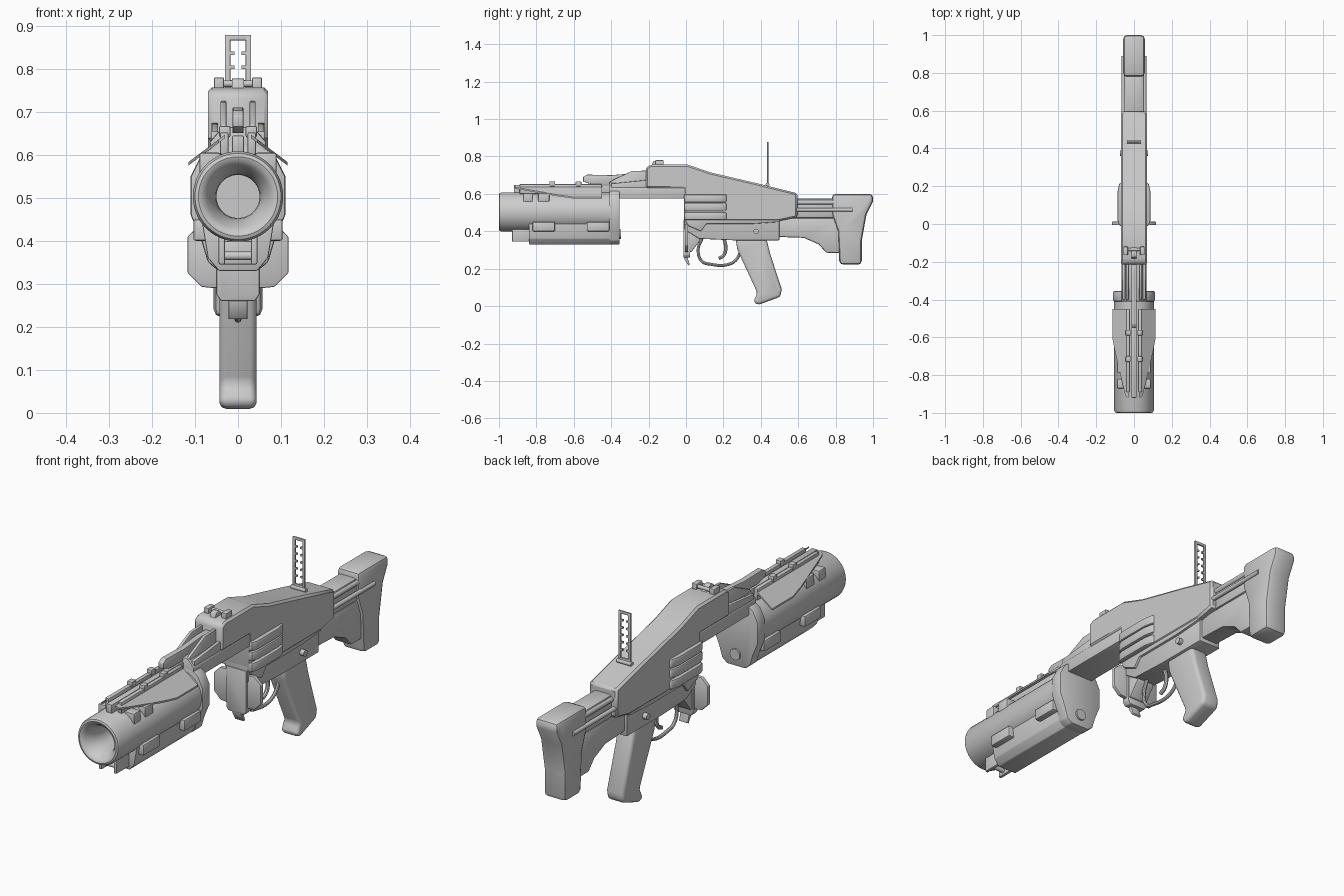
import bpy, bmesh, math
from mathutils import Matrix, Vector

if "Cube" in bpy.data.objects:
    bpy.data.objects.remove(bpy.data.objects["Cube"])

mat = bpy.data.materials.new("plain grey")
mat.use_nodes = True
GREY = (0.6, 0.6, 0.6, 1)
mat.diffuse_color = GREY
mat.node_tree.nodes["Principled BSDF"].inputs["Base Color"].default_value = GREY
AXIS_Z = 0.503  # height of the barrel axis


def finish(name, bm, bevel=0, segments=2, angle=35):
    bmesh.ops.recalc_face_normals(bm, faces=bm.faces)
    me = bpy.data.meshes.new(name)
    bm.to_mesh(me)
    bm.free()
    ob = bpy.data.objects.new(name, me)
    bpy.context.collection.objects.link(ob)
    me.materials.append(mat)
    bpy.ops.object.select_all(action='DESELECT')
    ob.select_set(True)
    bpy.context.view_layer.objects.active = ob
    if bevel:
        mod = ob.modifiers.new("bevel", 'BEVEL')
        mod.width, mod.segments, mod.limit_method = bevel, segments, 'ANGLE'
        bpy.ops.object.modifier_apply(modifier="bevel")
    bpy.ops.object.shade_smooth_by_angle(angle=math.radians(angle))
    return ob


def extrude(name, points, offset, bevel=0, segments=2):
    bm = bmesh.new()
    face = bm.faces.new([bm.verts.new(p) for p in points])
    new = bmesh.ops.extrude_face_region(bm, geom=[face])["geom"]
    verts = [v for v in new if isinstance(v, bmesh.types.BMVert)]
    bmesh.ops.translate(bm, verts=verts, vec=Vector(offset))
    return finish(name, bm, bevel, segments)


def side_profile(name, pts, half, bevel=0, x=0, segments=2):
    return extrude(name, [(x - half, y, z) for y, z in pts], (2 * half, 0, 0), bevel, segments)


def front_profile(name, pts, y0, y1, bevel=0):
    mirrored = pts + [(-x, z) for x, z in reversed(pts) if x]
    return extrude(name, [(x, y0, z) for x, z in mirrored], (0, y1 - y0, 0), bevel)


def box(name, x, y, z, bevel=0.004):
    pts = [(y[0], z[0]), (y[1], z[0]), (y[1], z[1]), (y[0], z[1])]
    return side_profile(name, pts, (x[1] - x[0]) / 2, bevel, (x[0] + x[1]) / 2)


def pair(name, x, y, z, bevel=0.004):
    for side, s in (("left", 1), ("right", -1)):
        box(side + "_" + name, sorted((s * x[0], s * x[1])), y, z, bevel)


def rod(name, a, b, r, sides=16):
    a, b = Vector(a), Vector(b)
    bm = bmesh.new()
    m = Matrix.Translation((a + b) / 2) @ (b - a).to_track_quat('Z', 'Y').to_matrix().to_4x4()
    bmesh.ops.create_cone(bm, cap_ends=True, segments=sides, radius1=r, radius2=r,
                          depth=(b - a).length, matrix=m)
    return finish(name, bm)


def bent_rod(name, pts, r):
    cu = bpy.data.curves.new(name, 'CURVE')
    cu.dimensions, cu.bevel_depth, cu.bevel_resolution = '3D', r, 2
    cu.use_fill_caps = True
    sp = cu.splines.new('BEZIER')
    sp.bezier_points.add(len(pts) - 1)
    for bp, (y, z) in zip(sp.bezier_points, pts):
        bp.co = (0, y, z)
        bp.handle_left_type = bp.handle_right_type = 'AUTO'
    tmp = bpy.data.objects.new(name, cu)
    bpy.context.collection.objects.link(tmp)
    bm = bmesh.new()
    me = tmp.evaluated_get(bpy.context.evaluated_depsgraph_get()).to_mesh()
    bm.from_mesh(me)
    bpy.data.objects.remove(tmp)
    return finish(name, bm)


# Barrel, turned around its axis with a flared muzzle
bm = bmesh.new()
profile = [(-.37, 0), (-.37, .105), (-.985, .105), (-.997, .1), (-1, .092), (-.997, .083),
           (-.985, .073), (-.96, .06), (-.93, .052), (-.9, .05), (-.72, .05), (-.72, 0)]
verts = [bm.verts.new((r, y, AXIS_Z)) for y, r in profile]
edges = [bm.edges.new(e) for e in zip(verts, verts[1:])]
bmesh.ops.spin(bm, geom=verts + edges, cent=(0, 0, AXIS_Z), axis=(0, 1, 0),
               angle=math.tau, steps=48)
bmesh.ops.remove_doubles(bm, verts=bm.verts, dist=1e-4)
finish("barrel", bm)

# Body slung under the barrel
front_profile("under_barrel_body", [(.085, .45), (.07, .36), (.045, .33)], -.84, -.4, .004)
pair("under_barrel_bracket", (.03, .045), (-.93, -.83), (.345, .42))
rod("bracket_pin", (-.045, -.9, .365), (.045, -.9, .365), .01)
box("bracket_floor", (-.04, .04), (-.86, -.83), (.345, .4))
for y in ((-.82, -.7), (-.53, -.41)):
    pair("lower_lug", (.05, .104), y, (.4, .45), .006)
for y in ((-.87, -.82), (-.79, -.73)):
    pair("upper_lug", (.04, .09), y, (.555, .605), .006)

# Hinge plate closing the rear of the barrel
front_profile("hinge_plate", [(.05, .625), (.085, .6), (.11, .55), (.11, .46), (.085, .4),
                              (.07, .35), (.045, .33)], -.41, -.355, .006)
rod("hinge_pin", (0, -.36, .385), (0, -.347, .385), .025, 20)

# Sloped heat shields over the barrel
outline = [(.03, -.92), (.045, -.91), (.06, -.85), (.1, -.68), (.115, -.6), (.115, -.45), (.03, -.45)]
for side, s in (("left", 1), ("right", -1)):
    extrude(side + "_heat_shield",
            [(s * x, y, .575 + .75 * (.115 - x)) for x, y in outline], (0, 0, .008))
pair("barrel_rail", (.022, .042), (-.89, -.45), (.6, .652))
for y in (-.73, -.59):
    pair("rail_clip", (.018, .044), (y, y + .03), (.64, .667))
box("centre_rod", (-.014, .014), (-.92, -.4), (.6, .645))

# Bridge between barrel and receiver
front_profile("bridge_arm", [(.035, .665), (.065, .63), (.065, .575)], -.41, 0, .004)
side_profile("top_rib", [(-.55, .665), (-.55, .69), (-.53, .703), (-.4, .7), (-.28, .71),
                         (-.2, .71), (-.2, .65), (-.5, .65)], .013, .003)
for side, s in (("left", 1), ("right", -1)):
    side_profile(side + "_bridge_rib", [(-.41, .64), (-.4, .67), (-.29, .722), (-.2, .725),
                                        (-.2, .64)], .007, .003, s * .034)
    side_profile(side + "_bridge_cheek", [(-.4, .62), (-.4, .655), (-.2, .675), (-.2, .62)],
                 .008, .003, s * .054)

# Receiver cover and lower receiver
side_profile("receiver_cover", [(-.215, .63), (-.215, .74), (-.19, .756), (.01, .756), (.13, .715),
                                (.4, .652), (.595, .603), (.595, .475), (.5, .455), (0, .455),
                                (-.01, .47), (-.01, .63)], .07, .022, segments=1)
side_profile("lower_receiver", [(-.01, .61), (-.01, .41), (.07, .36), (.25, .352), (.5, .352),
                                (.5, .48), (.4, .6)], .055, .005)
side_profile("receiver_skirt", [(-.01, .47), (.01, .43), (.08, .4), (.11, .44), (.36, .44),
                                (.5, .45), (.5, .48)], .066, .004)
for z in (.46, .51, .555):
    for side, s in (("left", 1), ("right", -1)):
        rib = [(s * x, y, z) for x, y in ((.05, -.01), (.078, -.01), (.087, .02),
                                          (.087, .17), (.078, .215), (.05, .22))]
        extrude(side + "_side_rib", rib, (0, 0, .042), .007)
rod("cross_pin", (-.075, .375, .4), (.075, .375, .4), .014)

# Flared plate and latch below the receiver front
front_profile("flared_plate", [(.085, .44), (.117, .41), (.117, .325), (.085, .293), (.055, .29)],
              -.005, .012, .003)
front_profile("latch_block", [(.05, .46), (.05, .275), (.04, .26)], -.014, .022, .004)
side_profile("latch_web", [(.01, .29), (.03, .29), (.075, .35), (.075, .4), (.01, .4)], .045, .004)
side_profile("latch_hook", [(-.012, .29), (-.008, .25), (.012, .217), (.02, .222), (.004, .27),
                            (.004, .29)], .022, .002)

# Trigger, guard and grip
bent_rod("trigger_guard", [(.085, .36), (.065, .3), (.085, .24), (.13, .224), (.23, .224),
                           (.27, .25), (.295, .3)], .008)
bent_rod("trigger", [(.205, .355), (.213, .31), (.2, .27), (.175, .255)], .009)
side_profile("pistol_grip", [(.265, .36), (.43, .36), (.45, .28), (.512, .09), (.505, .05),
                             (.385, .006), (.36, .025), (.382, .07), (.275, .3)],
             .043, .016, segments=3)

# Stock: tubes, lower strut and butt
box("stock_block", (-.045, .045), (.58, .8), (.47, .575), .012)
rod("stock_tube", (0, .58, .545), (0, .82, .545), .03, 20)
for side, s in (("left", 1), ("right", -1)):
    rod(side + "_stock_rod", (s * .056, .58, .515), (s * .056, .89, .515), .01)
    rod(side + "_upper_stock_rod", (s * .042, .58, .555), (s * .042, .8, .555), .012)
side_profile("lower_strut", [(.49, .47), (.8, .47), (.84, .4), (.84, .285), (.75, .285), (.71, .33),
                             (.63, .365), (.49, .37)], .042, .008)
side_profile("butt", [(.78, .6), (1, .6), (1, .56), (.965, .49), (.94, .35), (.94, .222),
                      (.82, .222), (.812, .4), (.78, .49)], .057, .02, segments=2)

# Front sight
pair("sight_ear", (.032, .056), (-.165, -.12), (.745, .78))
rod("sight_bar", (-.04, -.135, .765), (.04, -.135, .765), .008)
side_profile("sight_ramp", [(-.185, .75), (-.175, .775), (-.155, .778), (-.115, .75)], .014, .002)

# Ladder rear sight with notched opening
LADDER_Y = (.432, .44)
pair("ladder_post", (.018, .03), LADDER_Y, (.645, .878), .001)
for z in ((.645, .668), (.866, .878)):
    box("ladder_crossbar", (-.03, .03), LADDER_Y, z, .001)
for i in range(5):
    z = .7 + i * .033
    pair("ladder_tooth", (.008, .02), LADDER_Y, (z, z + .008), 0)
rod("ladder_hinge", (-.036, .436, .65), (.036, .436, .65), .01)
